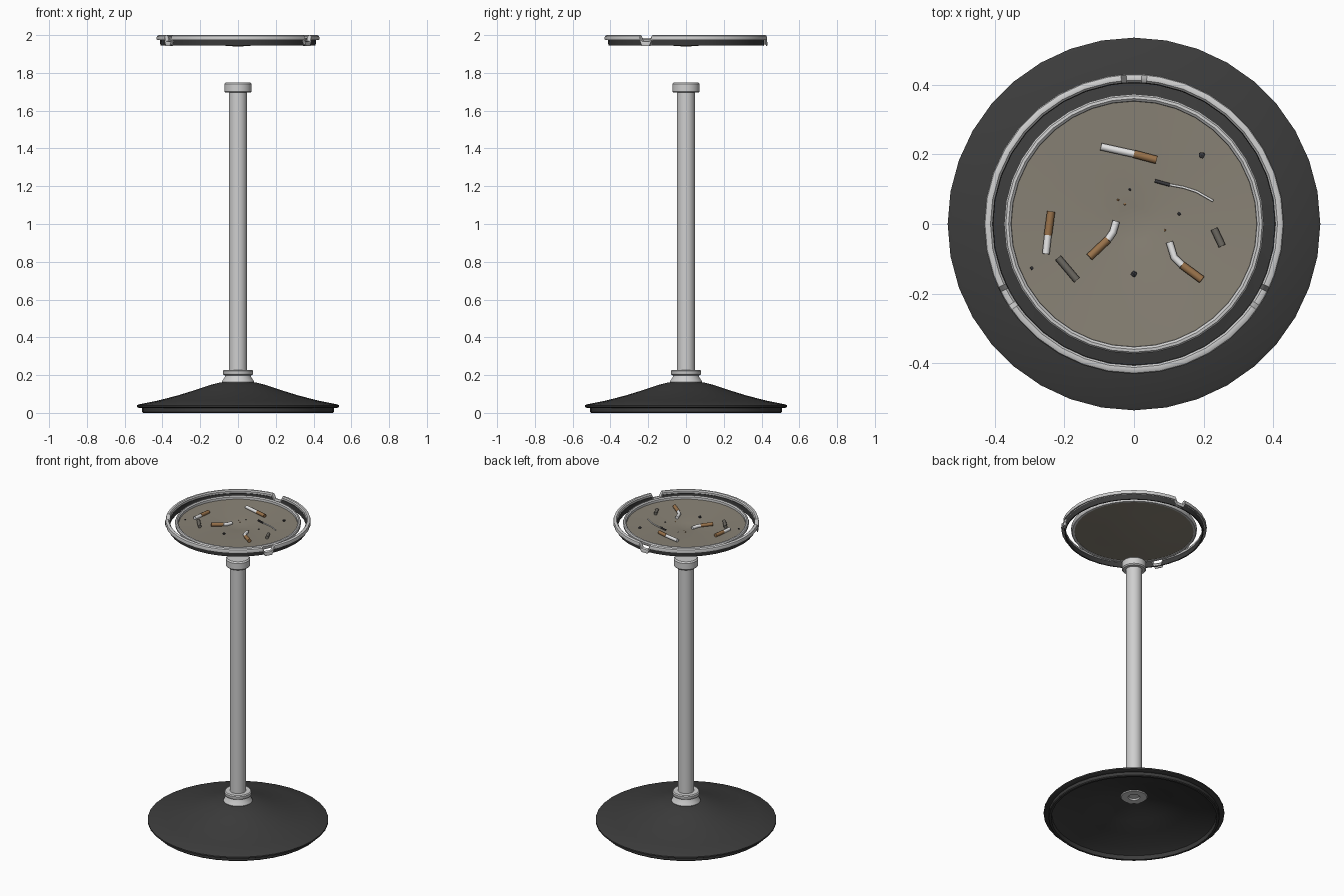
import bpy, bmesh, math, random
from mathutils import Vector

if "Cube" in bpy.data.objects:
    bpy.data.objects.remove(bpy.data.objects["Cube"])

random.seed(4)


def material(name, r, g, b):
    m = bpy.data.materials.new(name)
    m.diffuse_color = (r, g, b, 1)
    m.use_nodes = True
    m.node_tree.nodes["Principled BSDF"].inputs["Base Color"].default_value = m.diffuse_color
    return m


METAL = material("light metal", 0.62, 0.62, 0.62)
BLACK = material("dark enamel", 0.045, 0.045, 0.045)
SAND = material("sand", 0.25, 0.225, 0.18)
PAPER = material("white paper", 0.85, 0.85, 0.85)
FILTER = material("tan filter", 0.32, 0.17, 0.07)
ASH = material("grey ash", 0.15, 0.14, 0.12)
CHAR = material("charcoal", 0.04, 0.04, 0.045)


def finish(obj, mat, angle=35):
    obj.data.materials.clear()
    obj.data.materials.append(mat)
    bpy.ops.object.select_all(action='DESELECT')
    obj.select_set(True)
    bpy.context.view_layer.objects.active = obj
    bpy.ops.object.shade_smooth_by_angle(angle=math.radians(angle))
    return obj


def lathe(name, profile, mat, angles=None, closed=False, shift=None, steps=36):
    """Sweep an (r, z) profile round z; shift(angle, z) may alter the height."""
    angles = angles or [360 * i / steps for i in range(steps)]
    bm = bmesh.new()
    rings = []
    for a in angles:
        t = math.radians(a)
        rings.append([bm.verts.new((r * math.cos(t), r * math.sin(t),
                                    shift(a, z) if shift else z)) for r, z in profile])
    n = len(profile)
    for i, ring in enumerate(rings):
        nxt = rings[(i + 1) % len(rings)]
        for j in range(n if closed else n - 1):
            k = (j + 1) % n
            bm.faces.new((ring[j], nxt[j], nxt[k], ring[k]))
    bmesh.ops.remove_doubles(bm, verts=bm.verts, dist=1e-5)
    bmesh.ops.recalc_face_normals(bm, faces=bm.faces)
    me = bpy.data.meshes.new(name)
    bm.to_mesh(me)
    bm.free()
    obj = bpy.data.objects.new(name, me)
    bpy.context.collection.objects.link(obj)
    return finish(obj, mat)


# Hollow domed base with a stepped foot
lathe("base", [(0.07, 0.163), (0.1, 0.16), (0.15, 0.147), (0.22, 0.123), (0.32, 0.092),
               (0.43, 0.064), (0.525, 0.045), (0.535, 0.04), (0.535, 0.031), (0.525, 0.026),
               (0.507, 0.025), (0.507, 0.005), (0.503, 0.0), (0.49, 0.0), (0.486, 0.025),
               (0.43, 0.052), (0.32, 0.08), (0.22, 0.111), (0.15, 0.135), (0.07, 0.15)],
      BLACK, closed=True)

# Pole with its lower collar, hub under the base and top cap
lathe("lower_collar", [(0, 0.152), (0.03, 0.152), (0.035, 0.143), (0.075, 0.143), (0.082, 0.15),
                       (0.086, 0.164), (0.082, 0.172), (0.07, 0.19), (0.068, 0.198), (0.077, 0.202),
                       (0.08, 0.207), (0.08, 0.222), (0.075, 0.228), (0, 0.228)], METAL)
lathe("pole", [(0, 0.22), (0.048, 0.22), (0.048, 1.71), (0, 1.71)], METAL)
lathe("top_cap", [(0, 1.695), (0.066, 1.695), (0.072, 1.702), (0.072, 1.742),
                  (0.065, 1.75), (0, 1.75)], METAL)

# Outer rim: a rounded lip over a dark band, dipping at three rests
RESTS = (90, 210, 330)
rim_angles = sorted({float(a) for a in range(0, 360, 10) if a not in RESTS} |
                    {float(c + d) for c in RESTS for d in (-5, -4.2, -3, 0, 3, 4.2, 5)})


def dip(a, z):
    d = min(abs(a - c) for c in RESTS)
    amount = max(0.0, min(1.0, (5 - d) / 2))
    return z - 0.031 * amount if z > 1.96 else z


lathe("rim_lip", [(0.412, 1.974), (0.406, 1.98), (0.406, 1.992), (0.412, 1.999), (0.42, 2.0),
                  (0.428, 1.996), (0.431, 1.987), (0.43, 1.974), (0.424, 1.974), (0.422, 1.982),
                  (0.414, 1.982)], METAL, rim_angles, True, dip)
lathe("rim_band", [(0.404, 1.945), (0.411, 1.945), (0.414, 1.978), (0.407, 1.978)],
      BLACK, rim_angles, True, dip)

# Inner ring and the shallow dish of sand
lathe("inner_ring", [(0.352, 1.958), (0.366, 1.956), (0.372, 1.964), (0.373, 1.977),
                     (0.368, 1.984), (0.36, 1.985), (0.353, 1.979)], METAL, closed=True)


def sand_z(x, y):
    r = math.hypot(x, y)
    return 1.943 + 0.022 * min(1.0, r / 0.36) ** 0.7


lathe("sand", [(0, 1.943)] + [(r, sand_z(r, 0)) for r in (0.05, 0.12, 0.2, 0.28, 0.36)] +
      [(0.36, 1.961), (0.2, 1.953), (0, 1.939)], SAND)


# Litter lying on the sand: tubes that follow a path
def tube(name, path, radius, mat):
    cu = bpy.data.curves.new(name, 'CURVE')
    cu.dimensions = '3D'
    cu.bevel_depth = radius
    cu.bevel_resolution = 2
    cu.use_fill_caps = True
    sp = cu.splines.new('POLY')
    sp.points.add(len(path) - 1)
    for p, (x, y) in zip(sp.points, path):
        p.co = (x, y, sand_z(x, y) + radius * 0.85, 1)
    obj = bpy.data.objects.new(name, cu)
    bpy.context.collection.objects.link(obj)
    bpy.ops.object.select_all(action='DESELECT')
    obj.select_set(True)
    bpy.context.view_layer.objects.active = obj
    bpy.ops.object.convert(target='MESH')
    return finish(bpy.context.view_layer.objects.active, mat, 50)


butts = [  # paper path, filter path
    ([(-0.095, 0.222), (0, 0.201)], [(0, 0.201), (0.065, 0.184)]),
    ([(-0.253, -0.086), (-0.247, -0.032)], [(-0.247, -0.032), (-0.238, 0.036)]),
    ([(-0.051, 0.008), (-0.06, -0.023), (-0.075, -0.045)], [(-0.075, -0.045), (-0.128, -0.095)]),
    ([(0.102, -0.052), (0.115, -0.095), (0.138, -0.118)], [(0.138, -0.118), (0.195, -0.16)]),
]
for paper, tip in butts:
    tube("cigarette_paper", paper, 0.0105, PAPER)
    tube("cigarette_filter", tip, 0.0115, FILTER)
tube("ash_stick", [(-0.218, -0.097), (-0.164, -0.161)], 0.0105, ASH)
tube("ash_stick", [(0.23, -0.014), (0.253, -0.063)], 0.0105, ASH)
tube("match_stick", [(0.1, 0.113), (0.143, 0.105), (0.18, 0.093), (0.227, 0.066)], 0.0035, PAPER)
tube("match_head", [(0.06, 0.124), (0.103, 0.112)], 0.005, CHAR)

# Loose crumbs
crumbs = [(0.195, 0.198, 0.011, CHAR), (0, -0.144, 0.01, CHAR), (-0.293, -0.127, 0.006, CHAR),
          (0.13, 0.03, 0.006, CHAR), (-0.012, 0.1, 0.005, CHAR), (0.089, -0.018, 0.004, FILTER),
          (-0.046, 0.069, 0.004, FILTER), (-0.026, 0.057, 0.004, FILTER)]
for x, y, r, mat in crumbs:
    bpy.ops.mesh.primitive_ico_sphere_add(subdivisions=1, radius=r,
                                          location=(x, y, sand_z(x, y) + r * 0.4))
    crumb = bpy.context.object
    crumb.name = "crumb"
    crumb.scale.z = 0.7
    for v in crumb.data.vertices:
        v.co *= random.uniform(0.75, 1.1)
    crumb.data.materials.append(mat)
